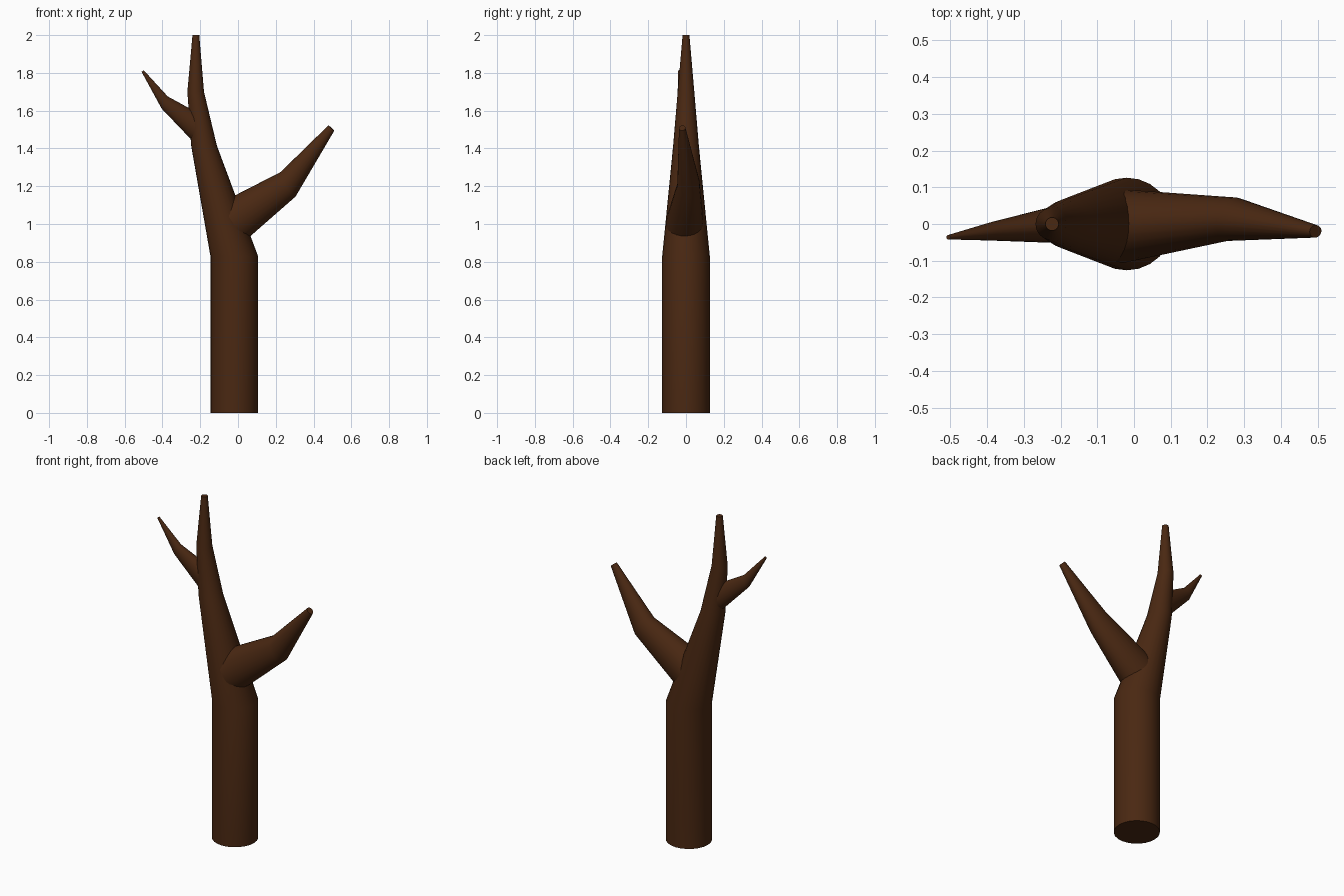
import bpy, bmesh, math
from mathutils import Vector

if "Cube" in bpy.data.objects:
    bpy.data.objects.remove(bpy.data.objects["Cube"])

bark = bpy.data.materials.new("dark_brown_bark")
bark.diffuse_color = (0.068, 0.021, 0.006, 1)
bark.use_nodes = True
bark.node_tree.nodes["Principled BSDF"].inputs["Base Color"].default_value = bark.diffuse_color
SIDES = 24


def limb(name, rings):
    """Loft capped tube through rings of (centre, normal, in-plane radius, y radius)."""
    bm = bmesh.new()
    loops = []
    for centre, normal, r, ry in rings:
        n = Vector(normal).normalized()
        u = Vector((0, 1, 0)).cross(n).normalized()   # across, in the xz plane
        v = n.cross(u)                                # mostly along y
        loop = []
        for i in range(SIDES):
            a = 2 * math.pi * i / SIDES
            loop.append(bm.verts.new(Vector(centre) + u * r * math.cos(a) + v * ry * math.sin(a)))
        loops.append(loop)
    for a, b in zip(loops, loops[1:]):
        for i in range(SIDES):
            j = (i + 1) % SIDES
            bm.faces.new((a[i], a[j], b[j], b[i]))
    bm.faces.new(loops[0][::-1])
    bm.faces.new(loops[-1])
    bmesh.ops.recalc_face_normals(bm, faces=bm.faces[:])
    me = bpy.data.meshes.new(name)
    bm.to_mesh(me)
    bm.free()
    me.materials.append(bark)
    ob = bpy.data.objects.new(name, me)
    bpy.context.collection.objects.link(ob)
    bpy.ops.object.select_all(action='DESELECT')
    ob.select_set(True)
    bpy.context.view_layer.objects.active = ob
    bpy.ops.object.shade_smooth_by_angle(angle=math.radians(40))
    return ob


UP = (0, 0, 1)
# Trunk, bending left and tapering to a blunt tip
limb("trunk", [
    ((-0.02, 0, 0), UP, 0.126, 0.126),
    ((-0.02, 0, 0.83), UP, 0.126, 0.126),
    ((-0.18, 0, 1.415), UP, 0.068, 0.068),
    ((-0.224, 0, 1.70), UP, 0.044, 0.044),
    ((-0.223, 0, 2.0), UP, 0.018, 0.018),
])
# Large right branch
limb("right_branch", [
    ((-0.03, -0.006, 1.01), (0.84, 0, 0.55), 0.12, 0.10),
    ((0.265, 0.013, 1.21), (0.85, -0.25, 0.52), 0.076, 0.061),
    ((0.494, -0.02, 1.508), (0.65, -0.1, 0.75), 0.021, 0.017),
])
# Small left branch
limb("left_branch", [
    ((-0.20, 0, 1.50), (-0.8, 0, 0.6), 0.072, 0.052),
    ((-0.388, -0.02, 1.643), (-0.9, 0, 0.45), 0.036, 0.025),
    ((-0.505, -0.036, 1.81), (-0.6, 0, 0.8), 0.007, 0.006),
])
